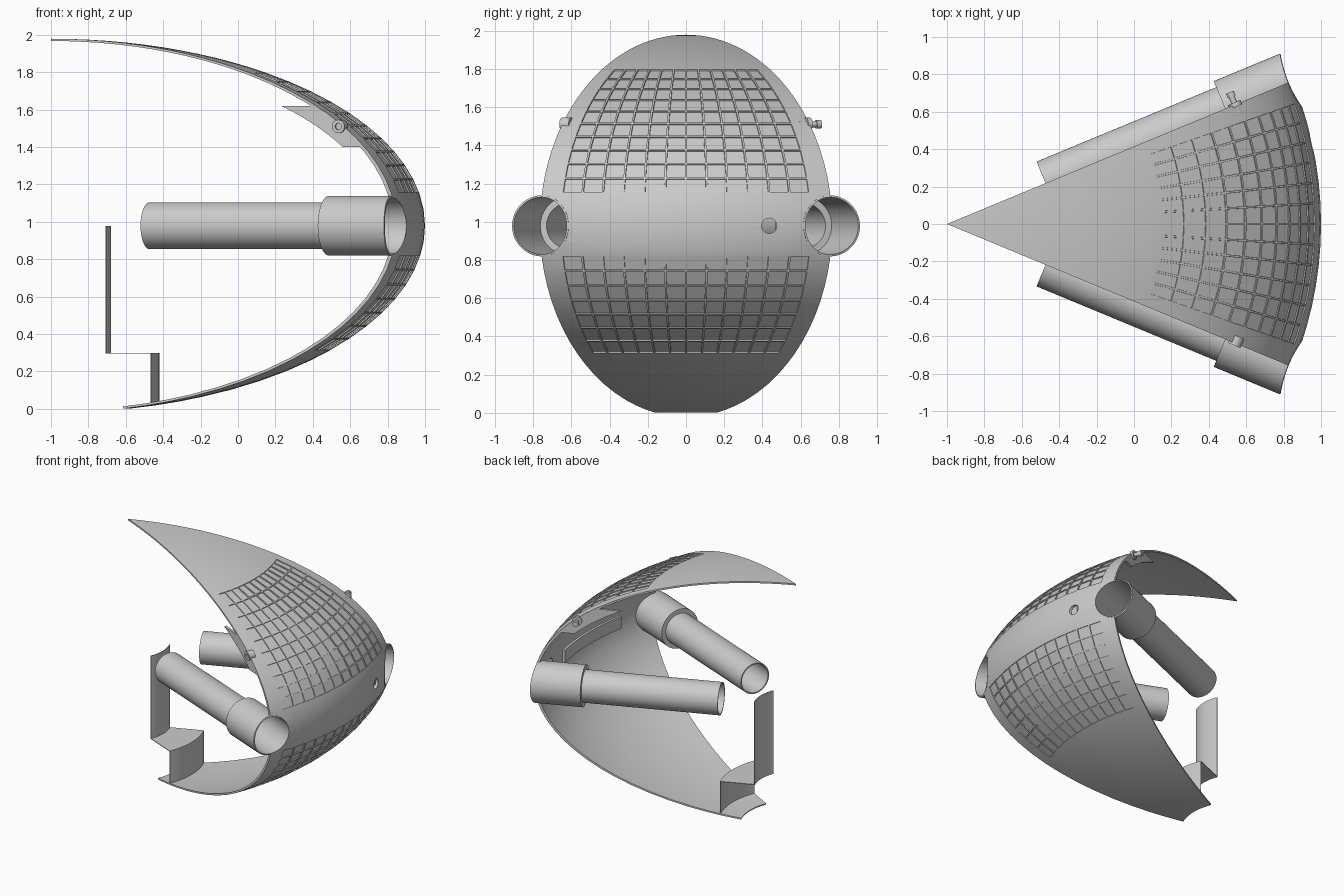
import bpy, bmesh
from math import sin, cos, radians, sqrt, pi
from mathutils import Vector

cube = bpy.data.objects.get("Cube")
if cube:
    bpy.data.objects.remove(cube)

grey = bpy.data.materials.new("light_grey")
grey.use_nodes = True
grey.diffuse_color = (0.6, 0.6, 0.6, 1)
grey.node_tree.nodes["Principled BSDF"].inputs["Base Color"].default_value = (0.6, 0.6, 0.6, 1)

HALF = 22.5          # half angle of the wedge, in degrees
A, B, MID = 2.0, 1.0, 0.979   # ellipsoid radii and equator height
EVEN = [-HALF + i * HALF / 8 for i in range(17)]


def finish(name, bm, smooth=True):
    bmesh.ops.remove_doubles(bm, verts=bm.verts, dist=0.0001)
    bmesh.ops.recalc_face_normals(bm, faces=bm.faces)
    mesh = bpy.data.meshes.new(name)
    bm.to_mesh(mesh)
    bm.free()
    mesh.materials.append(grey)
    ob = bpy.data.objects.new(name, mesh)
    bpy.context.collection.objects.link(ob)
    if smooth:
        shade(ob)
    return ob


def shade(ob):
    bpy.ops.object.select_all(action='DESELECT')
    ob.select_set(True)
    bpy.context.view_layer.objects.active = ob
    bpy.ops.object.shade_smooth_by_angle(angle=radians(28))


def sweep(outer, inner, angles):
    """Sweep the wall between two matching (radius, z) lines about the wedge axis."""
    bm = bmesh.new()
    n = len(outer)
    loop = outer + inner[::-1]
    rings = [[bm.verts.new((-1 + r * cos(radians(a)), r * sin(radians(a)), z)) for r, z in loop]
             for a in angles]
    for p, q in zip(rings, rings[1:]):
        for i in range(2 * n):
            j = (i + 1) % (2 * n)
            bm.faces.new((p[i], p[j], q[j], q[i]))
    for ring in (rings[0], rings[-1]):
        for i in range(n - 1):
            bm.faces.new((ring[i], ring[i + 1], ring[-2 - i], ring[-1 - i]))
    return bm


def lathe(profile, origin, axis, close=True, seg=40, trim=None):
    """Turn (distance, radius) points round an axis; trim bends the far end."""
    bm = bmesh.new()
    axis = Vector(axis)
    side = Vector((-axis.y, axis.x, 0))
    rings = []
    for k in range(seg):
        c, s = cos(2 * pi * k / seg), sin(2 * pi * k / seg)
        ring = []
        for d, r in profile:
            if d is None:
                d = trim(r * c, r * s)
            ring.append(bm.verts.new(Vector(origin) + axis * d + side * r * c + Vector((0, 0, r * s))))
        rings.append(ring)
    n = len(profile)
    for k in range(seg):
        p, q = rings[k], rings[(k + 1) % seg]
        for i in range(n if close else n - 1):
            j = (i + 1) % n
            bm.faces.new((p[i], p[j], q[j], q[i]))
    if not close:
        bm.faces.new([r[0] for r in rings])
        bm.faces.new([r[-1] for r in rings])
    return bm


def ray(sign):
    return Vector((cos(radians(HALF)), sign * sin(radians(HALF)), 0))


# Curved shell: rows of tiles above and below the equator
upper = [10 + 4.5 * i for i in range(11)]
lower = [-9 - 4.7 * i for i in range(8)]
rows = ([90 - 2.9 * i for i in range(12)] + upper[::-1] + [5, 0, -5]
        + lower + [-46, -51, -56, -61, -66, -70, -74, -77.9])
TILE, COLS = 3.2, 6
columns = [-HALF] + [TILE * i for i in range(-COLS, COLS + 1)] + [HALF]


def arc(a, b):
    return [(a * cos(radians(t)), MID + b * sin(radians(t))) for t in rows]


bm = sweep(arc(A, B), arc(A - 0.022, B - 0.012), columns)
bmesh.ops.remove_doubles(bm, verts=bm.verts, dist=0.0001)
bmesh.ops.recalc_face_normals(bm, faces=bm.faces)


def band(lo, hi, z):
    return MID + sin(radians(lo)) < z < MID + sin(radians(hi))


# Recessed tiles on the outer face
tiles = []
for f in bm.faces:
    c = f.calc_center_median()
    out = Vector((c.x + 1, c.y, (c.z - MID) * 4))
    on_rows = band(upper[0], upper[-1], c.z) or band(lower[-1], lower[0], c.z)
    inside = abs(c.y) < (c.x + 1) * sin(radians(TILE * COLS)) / cos(radians(TILE * COLS))
    if on_rows and inside and f.normal.dot(out) > 0.1:
        tiles.append(f)
bmesh.ops.inset_individual(bm, faces=tiles, thickness=0.007)
bmesh.ops.inset_individual(bm, faces=tiles, thickness=0.001, depth=-0.007)
shell = finish("curved_shell", bm, False)

# Openings in the shell for the tubes and the small round port
cutters = [finish("cutter", lathe([(1.5, 0.155), (2.3, 0.155)], (-1, 0, MID), ray(s), False), False)
           for s in (1, -1)]
cutters.append(finish("cutter", lathe([(0.6, 0.04), (1.3, 0.04)], (0, 0.435, MID), (1, 0, 0), False, 24), False))
bpy.context.view_layer.objects.active = shell
for cutter in cutters:
    mod = shell.modifiers.new("opening", 'BOOLEAN')
    mod.operation, mod.solver, mod.object = 'DIFFERENCE', 'EXACT', cutter
    bpy.ops.object.modifier_apply(modifier=mod.name)
    bpy.data.objects.remove(cutter)
shade(shell)


# Stepped hollow tubes along both edges, trimmed to the shell's curve
def shell_trim(side, up):
    return A * sqrt(1 - (up / B) ** 2 - (side / A) ** 2)


tube = [(0.57, 0.125), (1.61, 0.125), (1.61, 0.16), (None, 0.16),
        (None, 0.15), (1.63, 0.15), (1.63, 0.115), (0.57, 0.115)]
for label, s in (("left", 1), ("right", -1)):
    finish("tube_" + label, lathe(tube, (-1, 0, MID), ray(s), trim=shell_trim, seg=48))

# Stepped inner wall near the axis
outer = [(0.32, 0.979), (0.32, 0.3), (0.58, 0.3), (0.58, 0.025)]
inner = [(0.315, 0.979), (0.315, 0.295), (0.575, 0.295), (0.575, 0.025)]
finish("stepped_wall", sweep(outer, inner, EVEN))

# Curved rail behind the equator
finish("inner_rail", sweep([(1.9, 0.98), (1.9, 1.08)], [(1.88, 0.98), (1.88, 1.08)],
                           [a * 0.5 for a in EVEN]))


# Edge brackets between the shell and a smaller ellipse
def bracket(name, s):
    bm = bmesh.new()
    u, n = ray(s), Vector((-sin(radians(HALF)), s * cos(radians(HALF)), 0))
    heights = [1.4 + 0.022 * i for i in range(11)]
    pts = [(1.915 * sqrt(1 - ((z - MID) / 0.892) ** 2), z) for z in heights]
    pts += [(1.985 * sqrt(1 - ((z - MID) / 0.992) ** 2), z) for z in heights[::-1]]
    base = bm.faces.new([bm.verts.new(Vector((-1, 0, z)) + u * d) for d, z in pts])
    grown = bmesh.ops.extrude_face_region(bm, geom=[base])["geom"]
    bmesh.ops.translate(bm, vec=n * -0.02, verts=[v for v in grown if isinstance(v, bmesh.types.BMVert)])
    return finish(name, bm)


for label, s in (("left", 1), ("right", -1)):
    bracket("bracket_" + label, s)

# Locking pin on one edge and its socket on the other
normal = Vector((-sin(radians(HALF)), cos(radians(HALF)), 0))
spot = Vector((-1, 0, 1.51)) + ray(1) * 1.667
pin = [(-0.05, 0.018), (-0.012, 0.018), (-0.012, 0.036), (0.012, 0.036), (0.012, 0.016),
       (0.045, 0.016), (0.045, 0.022), (0.072, 0.022)]
finish("locking_pin", lathe(pin, spot, normal, False, 24))
mirror = Vector((1, -1, 1))
socket = [(-0.04, 0.036), (0.012, 0.036), (0.012, 0.018), (-0.04, 0.018)]
finish("pin_socket", lathe(socket, spot * mirror, normal * mirror, True, 24))
